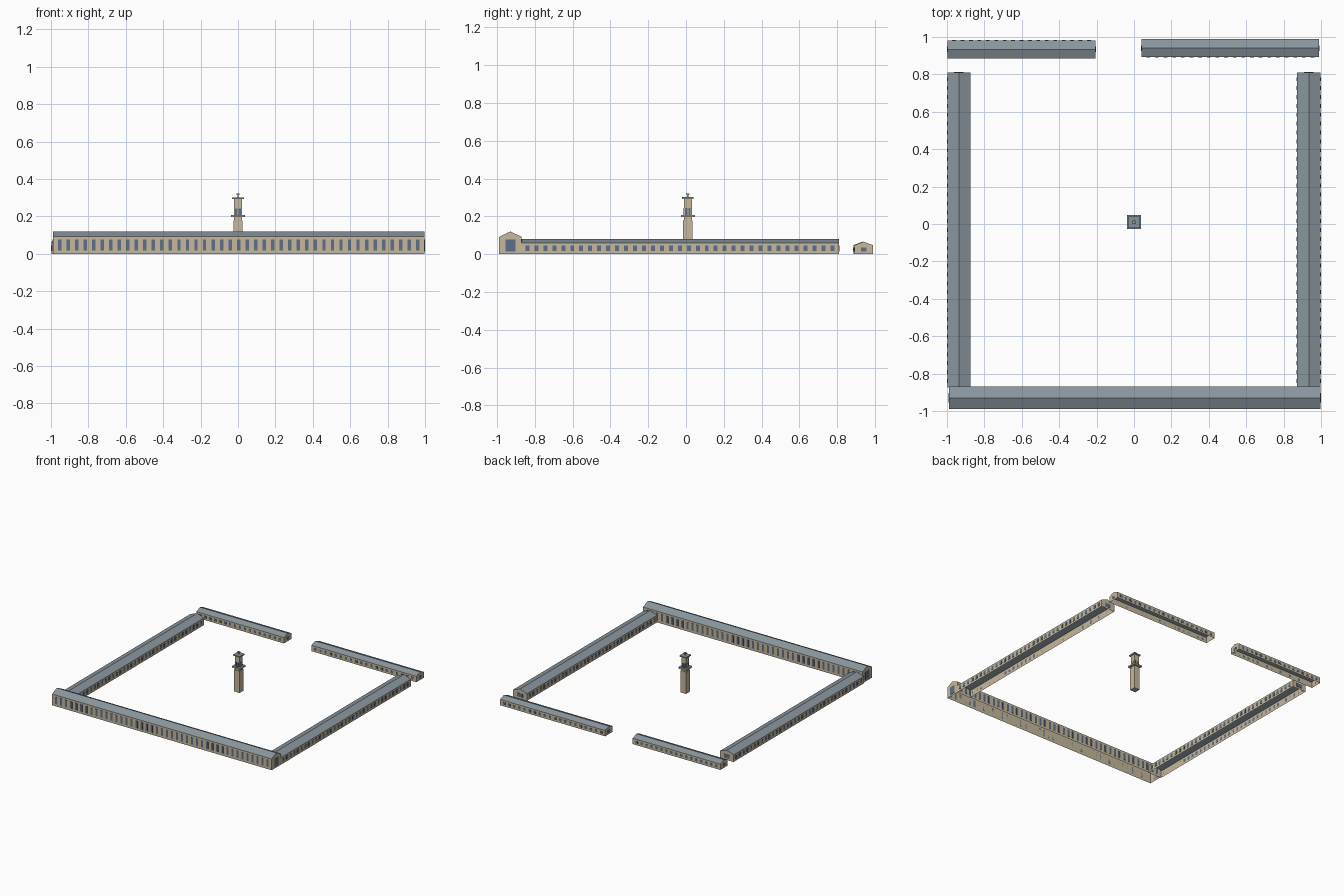
import bpy
import bmesh
from mathutils import Matrix, Vector

old = bpy.data.objects.get("Cube")
if old:
    bpy.data.objects.remove(old)


def material(name, rgb):
    m = bpy.data.materials.new(name)
    m.use_nodes = True
    m.diffuse_color = (*rgb, 1)
    m.node_tree.nodes["Principled BSDF"].inputs["Base Color"].default_value = (*rgb, 1)
    return m


STONE = material("cream stone", (0.57, 0.48, 0.34))
SLATE = material("slate roof", (0.25, 0.30, 0.34))
GLASS = material("blue glass", (0.11, 0.16, 0.25))


def finish(bm, name, mats):
    mesh = bpy.data.meshes.new(name)
    bm.to_mesh(mesh)
    bm.free()
    for m in mats:
        mesh.materials.append(m)
    obj = bpy.data.objects.new(name, mesh)
    bpy.context.collection.objects.link(obj)
    return obj


def add_box(bm, lo, hi):
    lo, hi = Vector(lo), Vector(hi)
    mat = Matrix.Translation((lo + hi) / 2) @ Matrix.Diagonal((*(hi - lo), 1))
    bmesh.ops.create_cube(bm, size=1, matrix=mat)


def box(name, lo, hi, mat):
    bm = bmesh.new()
    add_box(bm, lo, hi)
    return finish(bm, name, [mat])


def hall(name, x, y, eave, ridge, count, win, sill, head, gable, ends=(-1, 1)):
    """Gabled hall, open underneath, with rows of windows along both long walls."""
    cx, cy = sum(x) / 2, sum(y) / 2
    dx, dy = x[1] - x[0], y[1] - y[0]
    along_y = dy > dx
    length, width = max(dx, dy), min(dx, dy)
    place = Matrix.Translation((cx, cy, 0))
    if along_y:
        place = place @ Matrix.Rotation(1.5707963, 4, "Z")
    h, w = length / 2, width / 2

    # Walls and roof as one shell
    bm = bmesh.new()
    profile = [(-w, 0), (w, 0), (w, eave), (0, ridge), (-w, eave)]
    first = bm.faces.new([bm.verts.new((-h, py, pz)) for py, pz in profile])
    ext = bmesh.ops.extrude_face_region(bm, geom=[first], use_keep_orig=True)
    moved = [v for v in ext["geom"] if isinstance(v, bmesh.types.BMVert)]
    bmesh.ops.translate(bm, verts=moved, vec=(length, 0, 0))
    bmesh.ops.recalc_face_normals(bm, faces=bm.faces)
    floor = [f for f in bm.faces if f.normal.z < -0.9]
    bmesh.ops.delete(bm, geom=floor, context="FACES_ONLY")
    for f in bm.faces:
        f.material_index = int(f.normal.z > 0.1)
    bm.transform(place)
    finish(bm, name, [STONE, SLATE])

    # Windows as thin plates
    bm = bmesh.new()
    t = 0.002
    margin = 0.036
    step = (length - 2 * margin) / (count - 1)
    for i in range(count):
        c = -h + margin + i * step
        for side in (-w - t, w):
            add_box(bm, (c - win / 2, side, sill), (c + win / 2, side + t, head))
    gw, g0, g1 = gable
    for end in ends:
        a, b = sorted((end * h, end * (h + t)))
        add_box(bm, (a, -gw / 2, g0), (b, gw / 2, g1))
    bm.transform(place)
    finish(bm, name + "_windows", [GLASS])


# Four ranges round the courtyard
hall("front_hall", (-0.99, 0.997), (-0.988, -0.87), 0.092, 0.12,
     43, 0.018, 0.019, 0.077, (0.052, 0.013, 0.077))
for name, x in (("left_wing", (0.872, 0.997)), ("right_wing", (-0.998, -0.875))):
    hall(name, x, (-0.875, 0.81), 0.058, 0.08,
         35, 0.021, 0.016, 0.045, (0.05, 0.015, 0.045), (1,))
for name, x, y, n in (("back_left_range", (0.04, 0.99), (0.892, 0.988), 20),
                      ("back_right_range", (-0.998, -0.205), (0.886, 0.982), 17)):
    hall(name, x, y, 0.048, 0.066, n, 0.02, 0.014, 0.034, (0.03, 0.014, 0.034))

# Tower in the courtyard, stacked from square blocks
TY = 0.01
for name, r, z0, z1, mat in (
        ("tower_shaft", 0.025, 0, 0.178, STONE),
        ("tower_neck", 0.021, 0.178, 0.196, STONE),
        ("tower_gallery", 0.037, 0.196, 0.206, STONE),
        ("tower_belfry", 0.021, 0.206, 0.293, STONE),
        ("tower_cornice", 0.031, 0.293, 0.297, STONE),
        ("tower_roof", 0.031, 0.297, 0.302, SLATE),
        ("tower_finial", 0.004, 0.302, 0.315, STONE),
        ("tower_finial_cap", 0.009, 0.315, 0.322, SLATE)):
    box(name, (-r, TY - r, z0), (r, TY + r, z1), mat)
box("gallery_floor", (-0.037, TY - 0.037, 0.206), (0.037, TY + 0.037, 0.208), SLATE)

# Belfry openings: pairs on every side
bm = bmesh.new()
for s in (-1, 1):
    c, r = s * 0.009, 0.0225
    add_box(bm, (c - 0.006, TY - r, 0.208), (c + 0.006, TY + r, 0.243))
    add_box(bm, (-r, TY + c - 0.006, 0.208), (r, TY + c + 0.006, 0.243))
finish(bm, "belfry_openings", [GLASS])
